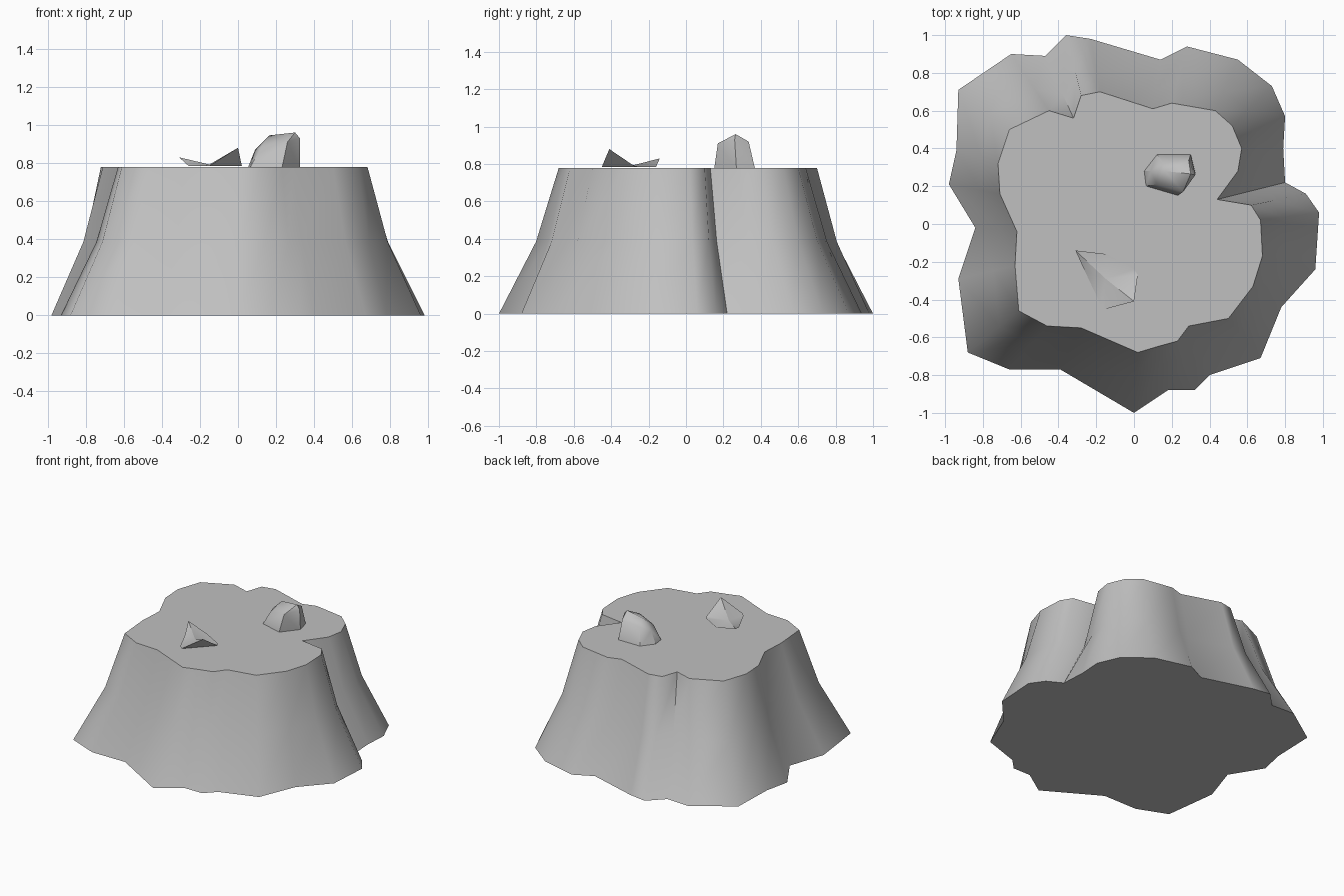
import bpy
import bmesh

cube = bpy.data.objects.get("Cube")
if cube:
    bpy.data.objects.remove(cube, do_unlink=True)

# One flat stone grey for everything
GREY = (0.53, 0.53, 0.53, 1.0)
stone = bpy.data.materials.new("stone_grey")
stone.use_nodes = True
stone.diffuse_color = GREY
stone.node_tree.nodes["Principled BSDF"].inputs["Base Color"].default_value = GREY
stone.node_tree.nodes["Principled BSDF"].inputs["Roughness"].default_value = 0.9


def finish(bm, name, angle):
    """Turn a bmesh into a named, shaded object with the stone material."""
    bmesh.ops.recalc_face_normals(bm, faces=bm.faces[:])
    mesh = bpy.data.meshes.new(name)
    bm.to_mesh(mesh)
    bm.free()
    mesh.materials.append(stone)
    obj = bpy.data.objects.new(name, mesh)
    bpy.context.collection.objects.link(obj)
    bpy.ops.object.select_all(action='DESELECT')
    obj.select_set(True)
    bpy.context.view_layer.objects.active = obj
    bpy.ops.object.shade_smooth_by_angle(angle=angle)
    return obj


def loft(bm, rings):
    """Skin a stack of matching closed rings and cap both ends."""
    loops = [[bm.verts.new(point) for point in ring] for ring in rings]
    for low, high in zip(loops, loops[1:]):
        count = len(low)
        for i in range(count):
            j = (i + 1) % count
            bm.faces.new((low[i], low[j], high[j], high[i]))
    bm.faces.new(list(reversed(loops[0])))
    bm.faces.new(loops[-1])


# Mound: ragged foot outline and matching rim outline
foot = [(0, -1), (.18, -.88), (.32, -.88), (.4, -.8), (.67, -.71), (.78, -.44),
        (.96, -.24), (.98, .06), (.91, .16), (.8, .22), (.79, .4), (.8, .57),
        (.73, .73), (.55, .87), (.28, .94), (.14, .87), (-.23, .98), (-.36, 1),
        (-.47, .89), (-.65, .9), (-.93, .71), (-.94, .39), (-.98, .21),
        (-.84, -.02), (-.93, -.29), (-.88, -.68), (-.66, -.77), (-.39, -.77)]
rim = [(.02, -.68), (.12, -.65), (.23, -.62), (.29, -.54), (.5, -.5), (.63, -.33),
       (.68, -.17), (.67, .02), (.62, .1), (.44, .13), (.55, .28), (.57, .4),
       (.52, .52), (.43, .6), (.2, .64), (.1, .61), (-.18, .7), (-.28, .68),
       (-.32, .56), (-.45, .6), (-.66, .5), (-.72, .32), (-.71, .16),
       (-.62, -.04), (-.63, -.22), (-.61, -.46), (-.46, -.54), (-.28, -.55)]
RIM_HEIGHT = .78
WAIST_HEIGHT = .385
PULL_IN = .62


def waist_point(low, high):
    """Blend between foot and rim, so the flank flares toward the ground."""
    x, y = (a + (b - a) * PULL_IN for a, b in zip(low, high))
    return (x, y, WAIST_HEIGHT)


bm = bmesh.new()
loft(bm, [[(x, y, 0) for x, y in foot],
          [waist_point(low, high) for low, high in zip(foot, rim)],
          [(x, y, RIM_HEIGHT) for x, y in rim]])
finish(bm, "rock_mound", 1.05)

# Boulder: rounded lump with a short ridge, hulled from its corners
boulder_base = [(.05, .28), (.06, .2), (.23, .15), (.325, .27), (.3, .37), (.12, .37)]
boulder_shoulder = [(.09, .28, .87), (.12, .21, .88), (.26, .17, .91),
                    (.325, .26, .93), (.29, .335, .92), (.15, .33, .9)]
boulder_ridge = [(.165, .28, .945), (.3, .265, .96)]
bm = bmesh.new()
for point in [(x, y, RIM_HEIGHT - .01) for x, y in boulder_base] + boulder_shoulder + boulder_ridge:
    bm.verts.new(point)
bmesh.ops.convex_hull(bm, input=bm.verts[:])
finish(bm, "boulder", .7)

# Shard: shallow saddle with two raised corners, undercut beneath each
LOW = RIM_HEIGHT + .005
shard_edge = [(-.31, -.14, .83), (-.26, -.25, LOW), (-.18, -.42, LOW),
              (-.15, -.45, LOW), (0, -.41, .88), (.02, -.27, LOW),
              (0, -.24, LOW), (-.14, -.16, LOW)]
bm = bmesh.new()
edge = [bm.verts.new(point) for point in shard_edge]
middle = bm.verts.new((-.15, -.29, .792))
for i, vert in enumerate(edge):
    bm.faces.new((middle, vert, edge[(i + 1) % len(edge)]))
far_peak, near_peak = edge[0], edge[4]
for peak, before, after in ((far_peak, edge[-1], edge[1]), (near_peak, edge[3], edge[5])):
    bm.faces.new((peak, before, after))
bm.faces.new([vert for vert in reversed(edge) if vert not in (far_peak, near_peak)])
finish(bm, "shard", .7)
